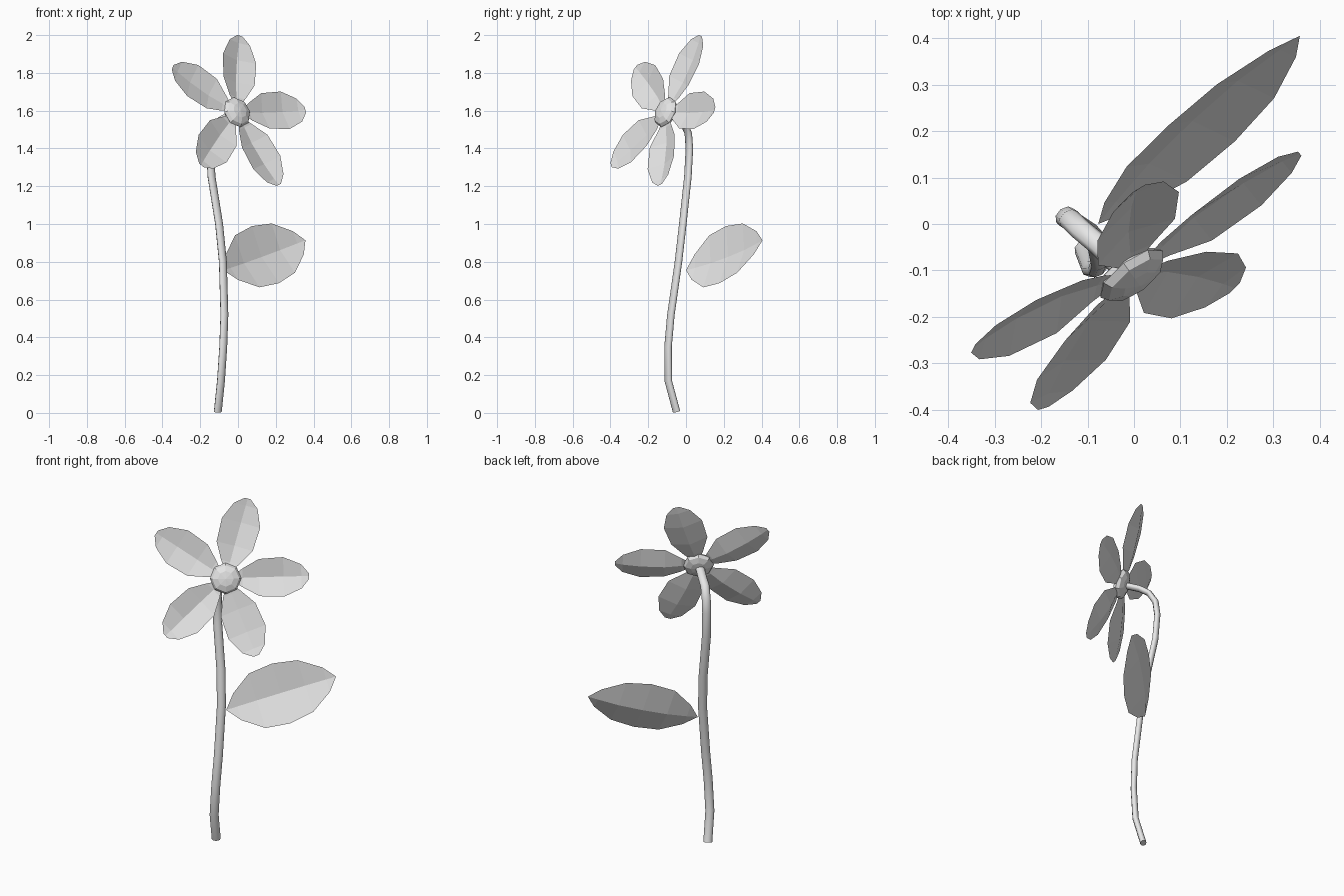
import bpy, bmesh, math
from mathutils import Vector, Matrix

if "Cube" in bpy.data.objects:
    bpy.data.objects.remove(bpy.data.objects["Cube"])

# One plain grey for the whole plant
grey = bpy.data.materials.new("light_grey")
grey.use_nodes = True
colour = (0.8, 0.8, 0.8, 1)
grey.diffuse_color = colour
grey.node_tree.nodes["Principled BSDF"].inputs["Base Color"].default_value = colour


def add_object(name, bm):
    mesh = bpy.data.meshes.new(name)
    bm.to_mesh(mesh)
    bm.free()
    mesh.materials.append(grey)
    obj = bpy.data.objects.new(name, mesh)
    bpy.context.collection.objects.link(obj)


def blade(name, origin, along, normal, rows):
    """Folded sheet: rows of (distance, half width, rib height, edge height)."""
    along = along.normalized()
    side = normal.cross(along).normalized()
    bm = bmesh.new()
    last = None
    for dist, half, rib, edge in rows:
        centre = origin + along * dist
        mid = bm.verts.new(centre + normal * rib)
        if half == 0:
            row = [mid] * 3
        else:
            left, right = (bm.verts.new(centre + side * half * s + normal * edge)
                           for s in (1, -1))
            row = [left, mid, right]
        if last:
            for i in range(2):
                corners = [last[i], row[i], row[i + 1], last[i + 1]]
                bm.faces.new(list(dict.fromkeys(corners)))
        last = row
    bmesh.ops.recalc_face_normals(bm, faces=bm.faces)
    add_object(name, bm)


# Flower plane: it looks forward, to its left and slightly up
facing = Vector((0.56, -0.75, 0.35)).normalized()
across = Vector((0, 0, 1)).cross(facing).normalized()
upward = facing.cross(across)
heart = Vector((-0.005, -0.108, 1.592))

# Five petals, tips bent slightly forward
petal_rows = [(0.04, 0.015, 0, 0), (0.09, 0.05, -0.008, 0.0),
              (0.18, 0.1, -0.018, 0.012), (0.31, 0.106, -0.012, 0.014),
              (0.405, 0.065, 0.002, 0.012), (0.445, 0.016, 0.012, 0.012)]
for k, degrees in enumerate((1, 74, 146, 223, 291)):
    a = math.radians(degrees)
    blade(f"petal_{k + 1}", heart, across * math.cos(a) + upward * math.sin(a),
          facing, petal_rows)

# Flattened eight-sided flower centre
bm = bmesh.new()
bmesh.ops.create_uvsphere(bm, u_segments=8, v_segments=6, radius=0.084)
frame = Matrix((across, upward, facing)).transposed().to_4x4()
bmesh.ops.transform(bm, verts=bm.verts,
                    matrix=Matrix.Translation(heart) @ frame @ Matrix.Diagonal((1, 1, 0.4, 1)))
add_object("flower_centre", bm)

# Leaf
leaf_base = Vector((-0.077, 0.0, 0.755))
leaf_tip = Vector((0.357, 0.405, 0.914))
length = (leaf_tip - leaf_base).length
leaf_rows = [(t * length, half, rib, edge) for t, half, rib, edge in (
    (0, 0, 0, 0), (0.1, 0.075, -0.01, 0.003), (0.28, 0.153, -0.022, 0.008),
    (0.5, 0.168, -0.026, 0.01), (0.72, 0.145, -0.022, 0.008),
    (0.91, 0.068, -0.008, 0.003), (1, 0, 0, 0))]
blade("leaf", leaf_base, leaf_tip - leaf_base, facing, leaf_rows)

# Stem: a flattened tube along a path that hooks into the flower
path = [(-0.107, -0.05, 0.006), (-0.09, -0.094, 0.17), (-0.078, -0.095, 0.35),
        (-0.072, -0.08, 0.52), (-0.08, -0.04, 0.8), (-0.1, -0.017, 1.0),
        (-0.14, 0.01, 1.25), (-0.148, 0.018, 1.4), (-0.14, 0.012, 1.48),
        (-0.115, -0.012, 1.535), (-0.075, -0.045, 1.562), (-0.02, -0.1, 1.585)]
path = [Vector(p) for p in path]
bm = bmesh.new()
rings = []
for i, p in enumerate(path):
    tangent = (path[min(i + 1, len(path) - 1)] - path[max(i - 1, 0)]).normalized()
    thin = tangent.cross(across).normalized()
    wide = tangent.cross(thin)
    rings.append([bm.verts.new(p + 0.017 * thin * math.cos(a) + 0.024 * wide * math.sin(a))
                  for a in (math.tau * j / 8 for j in range(8))])
for low, high in zip(rings, rings[1:]):
    for j in range(8):
        k = (j + 1) % 8
        bm.faces.new((low[j], low[k], high[k], high[j])).smooth = True
for end in (rings[0], rings[-1]):
    bm.faces.new(end)
bmesh.ops.recalc_face_normals(bm, faces=bm.faces)
add_object("stem", bm)
